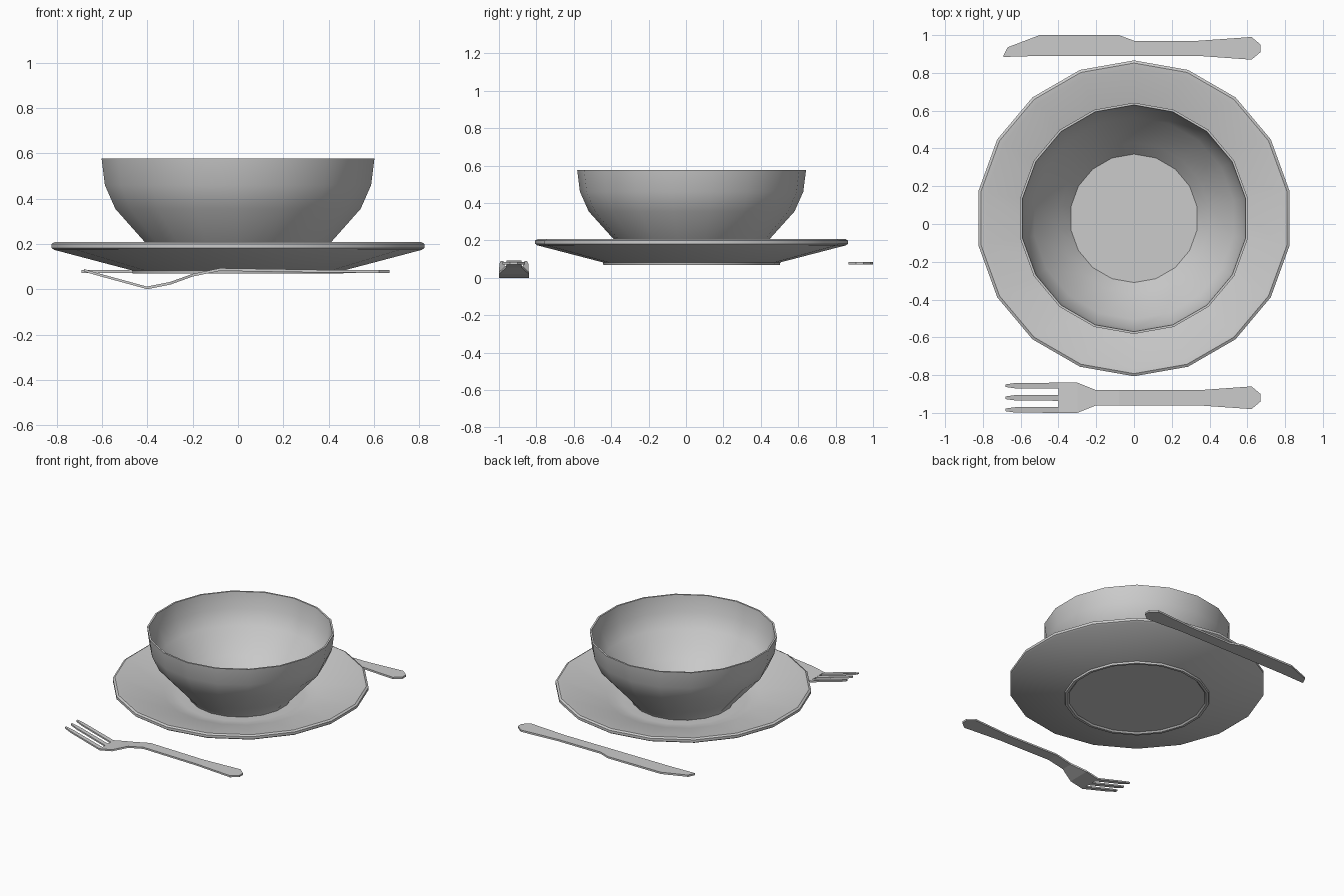
import bpy, bmesh, math

if "Cube" in bpy.data.objects:
    bpy.data.objects.remove(bpy.data.objects["Cube"])

SIDES = 18
CENTRE_Y = 0.03


def finish(name, bm, smooth):
    bmesh.ops.recalc_face_normals(bm, faces=bm.faces)
    mesh = bpy.data.meshes.new(name)
    bm.to_mesh(mesh)
    bm.free()
    ob = bpy.data.objects.new(name, mesh)
    bpy.context.collection.objects.link(ob)
    if smooth:
        bpy.ops.object.select_all(action='DESELECT')
        ob.select_set(True)
        bpy.context.view_layer.objects.active = ob
        bpy.ops.object.shade_smooth_by_angle(angle=math.radians(35))
    return ob


def lathe(name, profile):
    """Revolve (radius, z) points; the first and last rings are capped."""
    bm = bmesh.new()
    rings = []
    for r, z in profile:
        angles = [math.pi / 2 + 2 * math.pi * i / SIDES for i in range(SIDES)]
        rings.append([bm.verts.new((r * math.cos(a), CENTRE_Y + r * math.sin(a), z))
                      for a in angles])
    for a, b in zip(rings, rings[1:]):
        for i in range(SIDES):
            j = (i + 1) % SIDES
            bm.faces.new((a[i], a[j], b[j], b[i]))
    bm.faces.new(rings[0])
    bm.faces.new(rings[-1])
    return finish(name, bm, True)


def strip(bm, stations, thick, cap_start=True):
    """Loft a flat bar through (x, y_low, y_high, z_bottom) stations."""
    rings = [[bm.verts.new(p) for p in ((x, y0, z), (x, y1, z),
                                        (x, y1, z + thick), (x, y0, z + thick))]
             for x, y0, y1, z in stations]
    for a, b in zip(rings, rings[1:]):
        for i in range(4):
            j = (i + 1) % 4
            bm.faces.new((a[i], a[j], b[j], b[i]))
    if cap_start:
        bm.faces.new(rings[0])
    bm.faces.new(rings[-1])


# plate: foot ring, sloping underside, rounded rim, shallow well
lathe("plate", [
    (0.445, 0.080), (0.455, 0.070), (0.472, 0.070), (0.475, 0.083),
    (0.825, 0.174), (0.836, 0.182), (0.836, 0.200), (0.822, 0.208),
    (0.795, 0.205), (0.50, 0.128), (0.45, 0.112), (0.40, 0.108)])

# bowl: outside wall, thin lip, inside wall, flat floor
lathe("bowl", [
    (0.335, 0.108), (0.345, 0.128), (0.415, 0.205), (0.55, 0.355),
    (0.597, 0.46), (0.612, 0.578), (0.600, 0.578), (0.585, 0.463),
    (0.535, 0.362), (0.40, 0.212), (0.34, 0.145)])

# fork: handle and curved head, then three tines
FY = -0.92
bm = bmesh.new()
body = [(0.67, 0.02, 0.072), (0.622, 0.06, 0.072), (0.34, 0.04, 0.074),
        (-0.08, 0.04, 0.081), (-0.20, 0.04, 0.056), (-0.30, 0.08, 0.020),
        (-0.40, 0.08, 0.0)]
strip(bm, [(x, FY - w, FY + w, z) for x, w, z in body], 0.012)
for off in (-0.064, 0.0, 0.064):
    tine = [(-0.40, 0.016, 0.0), (-0.63, 0.014, 0.063), (-0.68, 0.007, 0.078)]
    strip(bm, [(x, FY + off - w, FY + off + w, z) for x, w, z in tine],
          0.011, cap_start=False)
finish("fork", bm, False)

# knife: flared handle running into a blade with a slanted tip
bm = bmesh.new()
strip(bm, [(x, a, b, 0.071) for x, a, b in (
    (0.67, 0.91, 0.95), (0.622, 0.87, 0.99), (0.34, 0.89, 0.97),
    (0.0, 0.89, 0.97), (-0.08, 0.89, 1.0), (-0.50, 0.89, 1.0),
    (-0.67, 0.885, 0.935), (-0.692, 0.885, 0.89))], 0.013)
finish("knife", bm, False)
